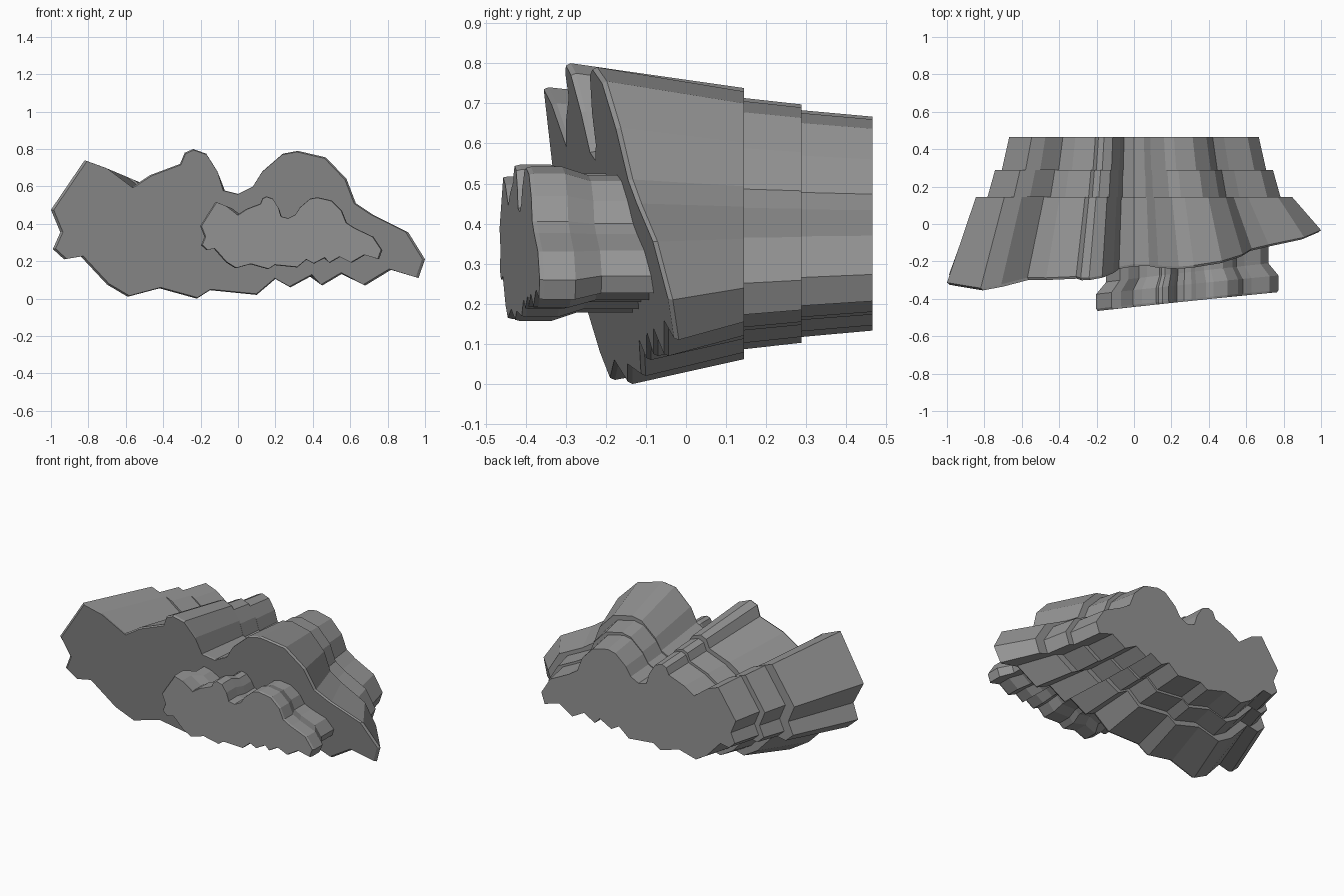
import bpy, bmesh

if "Cube" in bpy.data.objects:
    bpy.data.objects.remove(bpy.data.objects["Cube"])

# Cloud-shaped outline (x, z), clockwise from the left tip
OUTLINE = [
    (-1.0, .475), (-.82, .74), (-.71, .70), (-.57, .595), (-.47, .66), (-.31, .72),
    (-.285, .78), (-.24, .80), (-.17, .775), (-.11, .68), (-.08, .58), (0, .56),
    (.08, .60), (.13, .68), (.24, .775), (.32, .79), (.47, .755), (.58, .64),
    (.63, .51), (.72, .45), (.91, .355), (1.0, .21), (.965, .11), (.82, .155),
    (.68, .07), (.56, .135), (.45, .07), (.40, .125), (.28, .06), (.20, .105),
    (.10, .02), (-.15, .045), (-.22, 0), (-.42, .055), (-.59, .01), (-.70, .075),
    (-.84, .225), (-.93, .21), (-.99, .265), (-.95, .355)]
MID_Z = .4

grey = bpy.data.materials.new("dark_grey")
grey.diffuse_color = (.3, .3, .3, 1)
grey.use_nodes = True
grey.node_tree.nodes["Principled BSDF"].inputs["Base Color"].default_value = grey.diffuse_color


def ring(scale, y_func, centre=(0, MID_Z), lean=0):
    """Outline scaled about its middle; y comes from the unscaled outline.
    lean nudges the middle of the outline sideways."""
    return [(centre[0] + (x - lean * (1 - x * x)) * scale, y_func(x, z),
             centre[1] + (z - MID_Z) * scale) for x, z in OUTLINE]


def loft(name, rings):
    bm = bmesh.new()
    loops = [[bm.verts.new(p) for p in r] for r in rings]
    n = len(OUTLINE)
    for a, b in zip(loops, loops[1:]):
        for i in range(n):
            j = (i + 1) % n
            bm.faces.new((a[i], a[j], b[j], b[i]))
    bm.faces.new(loops[0])
    bm.faces.new(loops[-1][::-1])
    bmesh.ops.recalc_face_normals(bm, faces=bm.faces)
    mesh = bpy.data.meshes.new(name)
    bm.to_mesh(mesh)
    bm.free()
    mesh.materials.append(grey)
    obj = bpy.data.objects.new(name, mesh)
    bpy.context.collection.objects.link(obj)


def flat(y):
    return lambda x, z: y


def slant(offset):
    # leaning front plane of the large body
    return lambda x, z: -.12 + offset + .115 * x - .19 * z


# Large body: thin rim chamfer, slanted front, three stepped tapering tiers
loft("large_cloud_body", [
    ring(.985, slant(0)), ring(1, slant(.012)),
    ring(.845, flat(.145)), ring(.783, flat(.145)),
    ring(.743, flat(.288)), ring(.707, flat(.288)),
    ring(.667, flat(.465))])

# Small front cloud: same outline, flared front lip, neck running into the body
SMALL = .487
loft("small_front_cloud", [
    ring(SMALL * s, lambda x, z, d=d: -.415 + d + .05 * x, (.285, .352), .035)
    for s, d in [(.985, 0), (1, .012), (1, .09), (.89, .155), (.89, .325)]])
